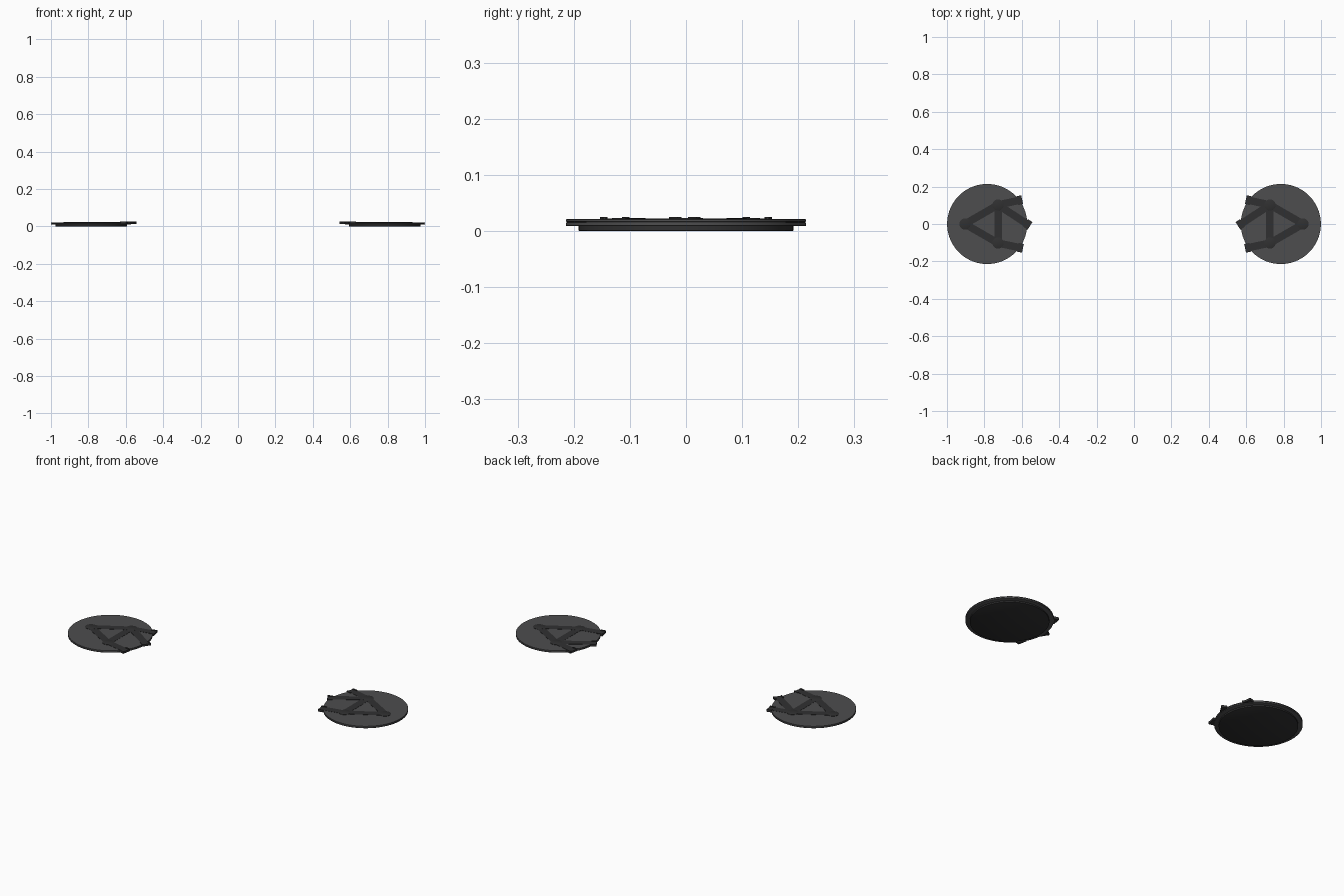
import bpy, bmesh, math
from mathutils import Vector

if "Cube" in bpy.data.objects:
    bpy.data.objects.remove(bpy.data.objects["Cube"])

def material(name, v):
    m = bpy.data.materials.new(name)
    m.diffuse_color = (v, v, v * 1.03, 1)
    m.use_nodes = True
    m.node_tree.nodes["Principled BSDF"].inputs["Base Color"].default_value = m.diffuse_color
    return m

GREY = material("disc_grey", 0.075)
DARK = material("strut_dark", 0.03)
CX = 0.785

def finish(bm, name, mat):
    bmesh.ops.recalc_face_normals(bm, faces=bm.faces)
    me = bpy.data.meshes.new(name)
    bm.to_mesh(me)
    bm.free()
    me.materials.append(mat)
    ob = bpy.data.objects.new(name, me)
    bpy.context.collection.objects.link(ob)
    bpy.context.view_layer.objects.active = ob
    for o in bpy.context.selected_objects:
        o.select_set(False)
    ob.select_set(True)
    bpy.ops.object.shade_smooth_by_angle(angle=math.radians(30))
    return ob

def lathe(name, profile, x, y, mat, n=96):
    bm = bmesh.new()
    rings = [[bm.verts.new((x + r * math.cos(2 * math.pi * i / n),
                            y + r * math.sin(2 * math.pi * i / n), z))
              for i in range(n)] for r, z in profile]
    for a, b in zip(rings, rings[1:]):
        for i in range(n):
            j = (i + 1) % n
            bm.faces.new((a[i], a[j], b[j], b[i]))
    bm.faces.new(rings[0])
    bm.faces.new(rings[-1])
    return finish(bm, name, mat)

def bar(name, p, q, w, z0, z1, offset=0.0):
    """Flat bar from p to q, shifted sideways by offset."""
    p, q = Vector(p), Vector(q)
    d = (q - p).normalized()
    s = Vector((-d.y, d.x))
    p, q = p + s * offset, q + s * offset
    bm = bmesh.new()
    h = s * w / 2
    base = [bm.verts.new((c.x, c.y, z0)) for c in (p - h, q - h, q + h, p + h)]
    f = bm.faces.new(base)
    r = bmesh.ops.extrude_face_region(bm, geom=[f])
    for v in r["geom"]:
        if isinstance(v, bmesh.types.BMVert):
            v.co.z = z1
    return finish(bm, name, DARK)

for side, sx in (("left", 1), ("right", -1)):
    def P(x, y):
        return (x * sx, y)
    # foot plate and main disc with a fine rim groove
    lathe(side + "_foot_plate", [(0.190, 0), (0.192, 0.001), (0.192, 0.0095)], -CX * sx, 0, DARK)
    lathe(side + "_disc", [(0.212, 0.0085), (0.214, 0.0095), (0.214, 0.0150), (0.2125, 0.0155),
                           (0.2125, 0.0165), (0.214, 0.0170), (0.214, 0.0205), (0.2125, 0.0215)],
          -CX * sx, 0, GREY)
    # triangle of struts joined by round bosses
    nodes = [P(-0.904, 0), P(-0.727, 0.102), P(-0.727, -0.102)]
    for i, n in enumerate(nodes):
        bar(f"{side}_strut_{i}", n, nodes[(i + 1) % 3], 0.040, 0.020, 0.0225)
        lathe(f"{side}_boss_{i}", [(0.030, 0.020), (0.030, 0.0228), (0.0285, 0.0235)],
              n[0], n[1], DARK, 40)
    # arms that overhang the rim, each with an end cuff
    ends = [(nodes[1], P(-0.598, 0.130)), (nodes[2], P(-0.594, -0.130)), (nodes[1], P(-0.556, -0.010))]
    for i, (a, b) in enumerate(ends):
        bar(f"{side}_arm_{i}", a, b, 0.040, 0.014, 0.0225)
        va, vb = Vector(a), Vector(b)
        c = vb - (vb - va).normalized() * 0.028
        bar(f"{side}_arm_cuff_{i}", c, b, 0.048, 0.012, 0.0225)
        for k in (-1, 1):
            bar(f"{side}_cuff_ridge_{i}_{k}", c, b, 0.008, 0.012, 0.0248, 0.020 * k)
